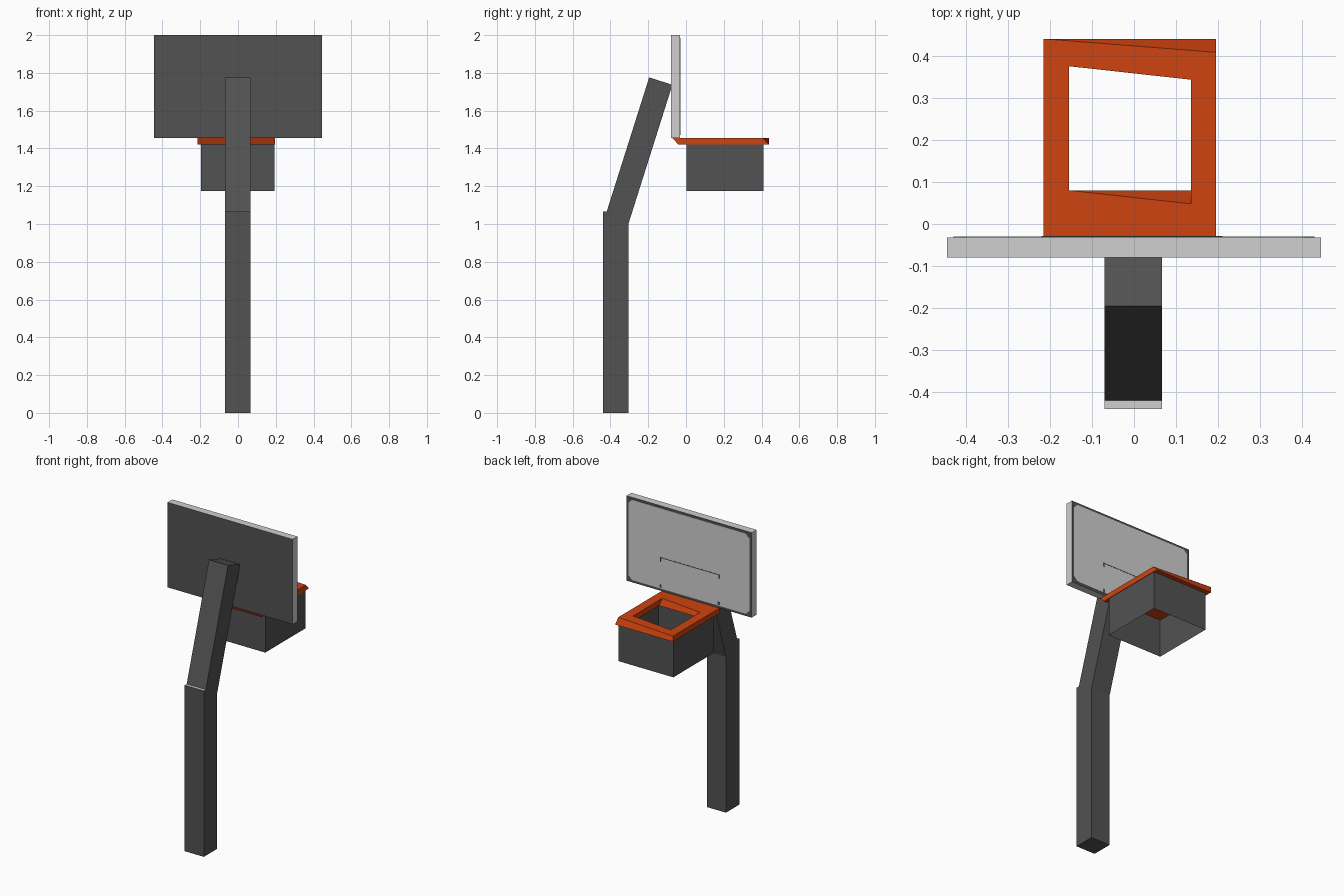
import bpy, bmesh

if "Cube" in bpy.data.objects:
    bpy.data.objects.remove(bpy.data.objects["Cube"])


def material(name, rgb):
    m = bpy.data.materials.new(name)
    m.diffuse_color = (*rgb, 1)
    m.use_nodes = True
    m.node_tree.nodes["Principled BSDF"].inputs["Base Color"].default_value = m.diffuse_color
    return m


DARK = material("dark grey", (0.085, 0.085, 0.085))
LIGHT = material("light grey", (0.62, 0.63, 0.62))
ORANGE = material("orange", (0.62, 0.056, 0.005))


def build(name, verts, faces, mats, rule=None, fix=True):
    me = bpy.data.meshes.new(name)
    me.from_pydata(verts, [], faces)
    bm = bmesh.new()
    bm.from_mesh(me)
    if fix:
        bmesh.ops.recalc_face_normals(bm, faces=bm.faces)
    bm.normal_update()
    if rule:
        for f in bm.faces:
            f.material_index = rule(f.normal)
    bm.to_mesh(me)
    bm.free()
    for m in mats:
        me.materials.append(m)
    ob = bpy.data.objects.new(name, me)
    bpy.context.collection.objects.link(ob)
    return ob


def prism(name, a, b, mats, rule=None):
    """Closed solid between two matching vertex loops."""
    n = len(a)
    faces = [tuple(range(n)), tuple(range(2 * n - 1, n - 1, -1))]
    faces += [(i, (i + 1) % n, n + (i + 1) % n, n + i) for i in range(n)]
    return build(name, a + b, faces, mats, rule)


def side_profile(name, yz, x0, x1, mats, rule=None):
    return prism(name, [(x0, y, z) for y, z in yz], [(x1, y, z) for y, z in yz], mats, rule)


def front_profile(name, xz, y0, y1, mats, rule=None):
    return prism(name, [(x, y0, z) for x, z in xz], [(x, y1, z) for x, z in xz], mats, rule)


def rect(x0, x1, z0, z1):
    return [(x0, z0), (x1, z0), (x1, z1), (x0, z1)]


# Upright post with a light flat top edge, and the leaning arm
side_profile("post", [(-.44, 0), (-.305, 0), (-.305, 1.0), (-.42, 1.065), (-.44, 1.065)],
             -.07, .066, [DARK, LIGHT], lambda n: 1 if n.z > .99 else 0)
side_profile("arm", [(-.42, 1.065), (-.305, 1.0), (-.072, 1.737), (-.195, 1.776)],
             -.07, .066, [DARK])

# Backboard: dark faces, light edges
front_profile("backboard", rect(-.444, .444, 1.455, 2.0), -.08, -.032,
              [DARK, LIGHT], lambda n: 0 if abs(n.y) > .9 else 1)

# Light panel with clipped corners
x0, x1, z0, z1, c = -.429, .429, 1.47, 1.985, .025
front_profile("backboard_panel",
              [(x0 + c, z0), (x1 - c, z0), (x1, z0 + c), (x1, z1 - c),
               (x1 - c, z1), (x0 + c, z1), (x0, z1 - c), (x0, z0 + c)],
              -.033, -.030, [LIGHT])

# Thin target marks on the panel
front_profile("target_line", rect(-.215, .205, 1.666, 1.671), -.031, -.029, [DARK])
for i, x in enumerate((-.215, .2)):
    front_profile(f"target_tick_{i}", rect(x, x + .005, 1.645, 1.671), -.031, -.0288, [DARK])
    front_profile(f"target_foot_{i}", rect(x - .005, x + .01, 1.475, 1.495), -.031, -.029, [DARK])


# Square rim, its top right corners pulled slightly towards the board
def ring_loop(x0, x1, y0, y1, z, pull):
    return [(x0, y0, z), (x1, y0 - pull, z), (x1, y1 - pull, z), (x0, y1, z)]


outer, inner = (-.215, .195, -.04, .44), (-.155, .135, .08, .375)
loops = [ring_loop(*outer, 1.42, 0), ring_loop(*outer, 1.455, .032),
         ring_loop(*inner, 1.455, .032), ring_loop(*inner, 1.42, 0)]
faces = []
for k in range(4):
    for i in range(4):
        j, m = (i + 1) % 4, (k + 1) % 4
        faces.append((4 * k + i, 4 * k + j, 4 * m + j, 4 * m + i))
build("rim", [v for l in loops for v in l], faces, [ORANGE])

# Net: square sleeve open at top and bottom
net = (-.197, .192, .002, .41)
build("net", ring_loop(*net, 1.175, 0) + ring_loop(*net, 1.421, 0),
      [(i, (i + 1) % 4, 4 + (i + 1) % 4, 4 + i) for i in range(4)], [DARK], fix=False)
